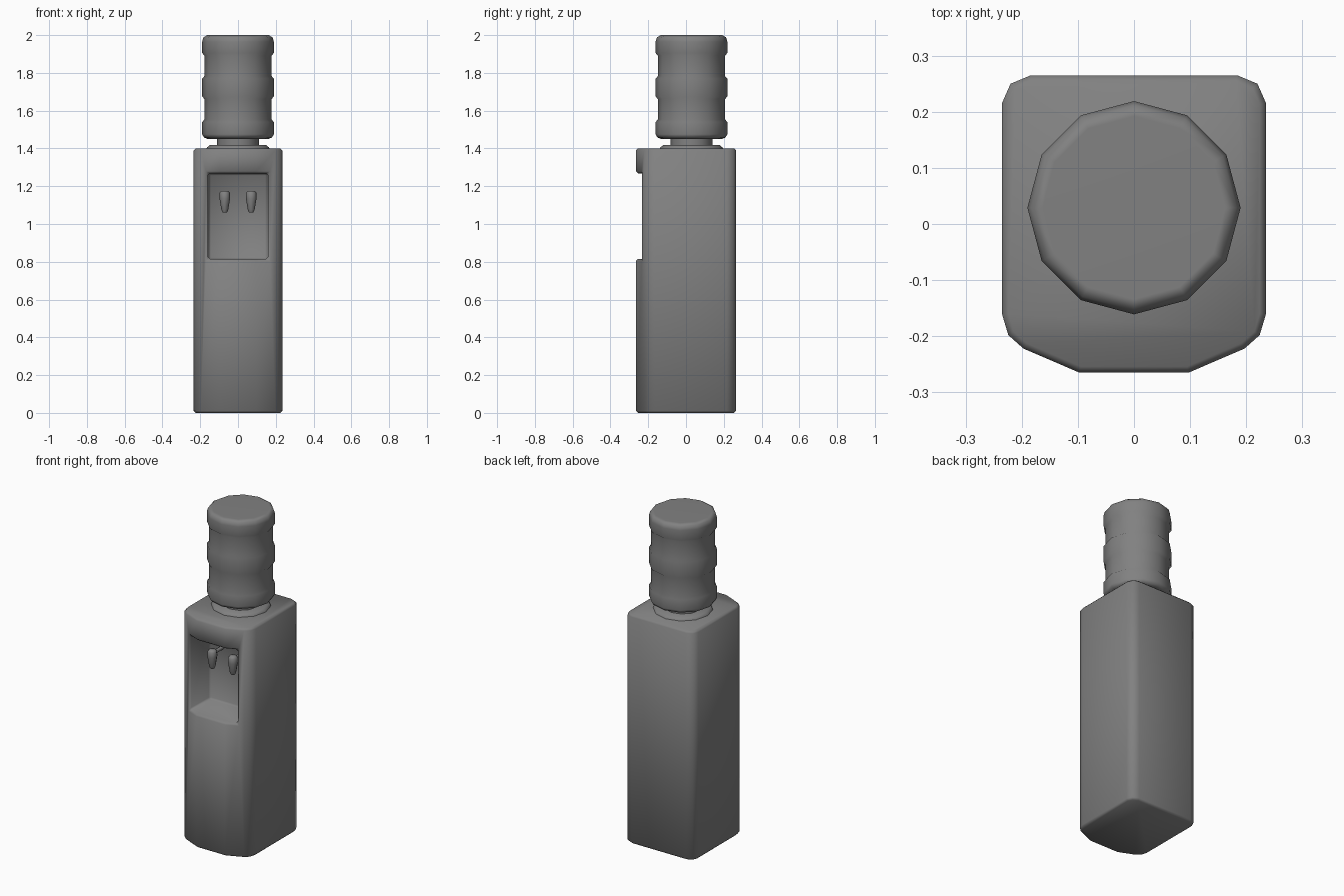
import bpy, bmesh, math
from mathutils import Matrix

if "Cube" in bpy.data.objects:
    bpy.data.objects.remove(bpy.data.objects["Cube"])

dark_grey = bpy.data.materials.new("dark_grey")
dark_grey.diffuse_color = (0.22, 0.22, 0.22, 1)
dark_grey.use_nodes = True
dark_grey.node_tree.nodes["Principled BSDF"].inputs["Base Color"].default_value = dark_grey.diffuse_color


def finish(name, bm):
    bmesh.ops.recalc_face_normals(bm, faces=bm.faces)
    mesh = bpy.data.meshes.new(name)
    bm.to_mesh(mesh)
    bm.free()
    ob = bpy.data.objects.new(name, mesh)
    mesh.materials.append(dark_grey)
    bpy.context.collection.objects.link(ob)
    return ob


def activate(ob):
    bpy.ops.object.select_all(action='DESELECT')
    ob.select_set(True)
    bpy.context.view_layer.objects.active = ob


def smooth(ob, degrees):
    activate(ob)
    bpy.ops.object.shade_smooth_by_angle(angle=math.radians(degrees))


def prism(name, outline, z0, z1):
    """Extrude an xy outline from z0 to z1."""
    bm = bmesh.new()
    face = bm.faces.new([bm.verts.new((x, y, z0)) for x, y in outline])
    ext = bmesh.ops.extrude_face_region(bm, geom=[face])
    for v in ext['geom']:
        if isinstance(v, bmesh.types.BMVert):
            v.co.z = z1
    return finish(name, bm)


def lathe(name, profile, sides, matrix, angle):
    """Turn an (r, z) profile around z, cap both ends, then place it."""
    bm = bmesh.new()
    rings = [[bm.verts.new((r * math.cos(2 * math.pi * i / sides),
                            r * math.sin(2 * math.pi * i / sides), z))
              for i in range(sides)] for r, z in profile]
    for a, b in zip(rings, rings[1:]):
        for i in range(sides):
            j = (i + 1) % sides
            bm.faces.new((a[i], a[j], b[j], b[i]))
    bm.faces.new(rings[0])
    bm.faces.new(rings[-1])
    bm.transform(matrix)
    ob = finish(name, bm)
    smooth(ob, angle)
    return ob


def mirrored(half):
    return half + [(-x, y) for x, y in reversed(half)]


# Cabinet with rounded corners and a bowed front
cabinet = prism("cabinet", mirrored([
    (0.097, -0.265), (0.197, -0.222), (0.224, -0.198), (0.235, -0.161),
    (0.235, 0.216), (0.22, 0.25), (0.184, 0.265)]), 0, 1.4)

# Dispensing recess cut into the front
cutter = prism("recess_cutter", mirrored([(0.163, -0.4), (0.155, -0.05)]), 0.815, 1.268)
cutter.hide_render = True
cut = cabinet.modifiers.new("recess", 'BOOLEAN')
cut.operation = 'DIFFERENCE'
cut.solver = 'EXACT'
cut.object = cutter
bev = cabinet.modifiers.new("soft_edges", 'BEVEL')
bev.width = 0.011
bev.segments = 1
bev.limit_method = 'ANGLE'
bev.angle_limit = math.radians(50)
activate(cabinet)
for m in ("recess", "soft_edges"):
    bpy.ops.object.modifier_apply(modifier=m)
bpy.data.objects.remove(cutter)
smooth(cabinet, 60)

# Collar, neck and ribbed bottle share one axis
axis = Matrix.Translation((0, 0.029, 0))
lathe("collar", [(0.168, 1.395), (0.165, 1.405), (0.15, 1.417)], 12, axis, 60)
lathe("bottle_neck", [(0.11, 1.41), (0.11, 1.455)], 12, axis, 40)
bottle = lathe("bottle", [
    (0.16, 1.45), (0.18, 1.458), (0.19, 1.475), (0.19, 1.54), (0.178, 1.553),
    (0.178, 1.662), (0.19, 1.675), (0.19, 1.77), (0.178, 1.783), (0.178, 1.892),
    (0.19, 1.905), (0.19, 1.965), (0.183, 1.988), (0.163, 2.0)], 12, axis, 65)
bottle.modifiers.new("even_shading", 'WEIGHTED_NORMAL').keep_sharp = True

# Pair of taps, each on a short pipe from the recess wall
for side, x in (("left", -0.07), ("right", 0.07)):
    lathe(side + "_tap", [
        (0.018, 1.176), (0.027, 1.165), (0.028, 1.135), (0.018, 1.075),
        (0.012, 1.062)], 8, Matrix.Translation((x, -0.148, 0)), 65)
    lathe(side + "_tap_pipe", [(0.011, 0), (0.011, 0.106)], 8,
          Matrix.Translation((x, -0.148, 1.152)) @ Matrix.Rotation(-math.pi / 2, 4, 'X'), 50)
